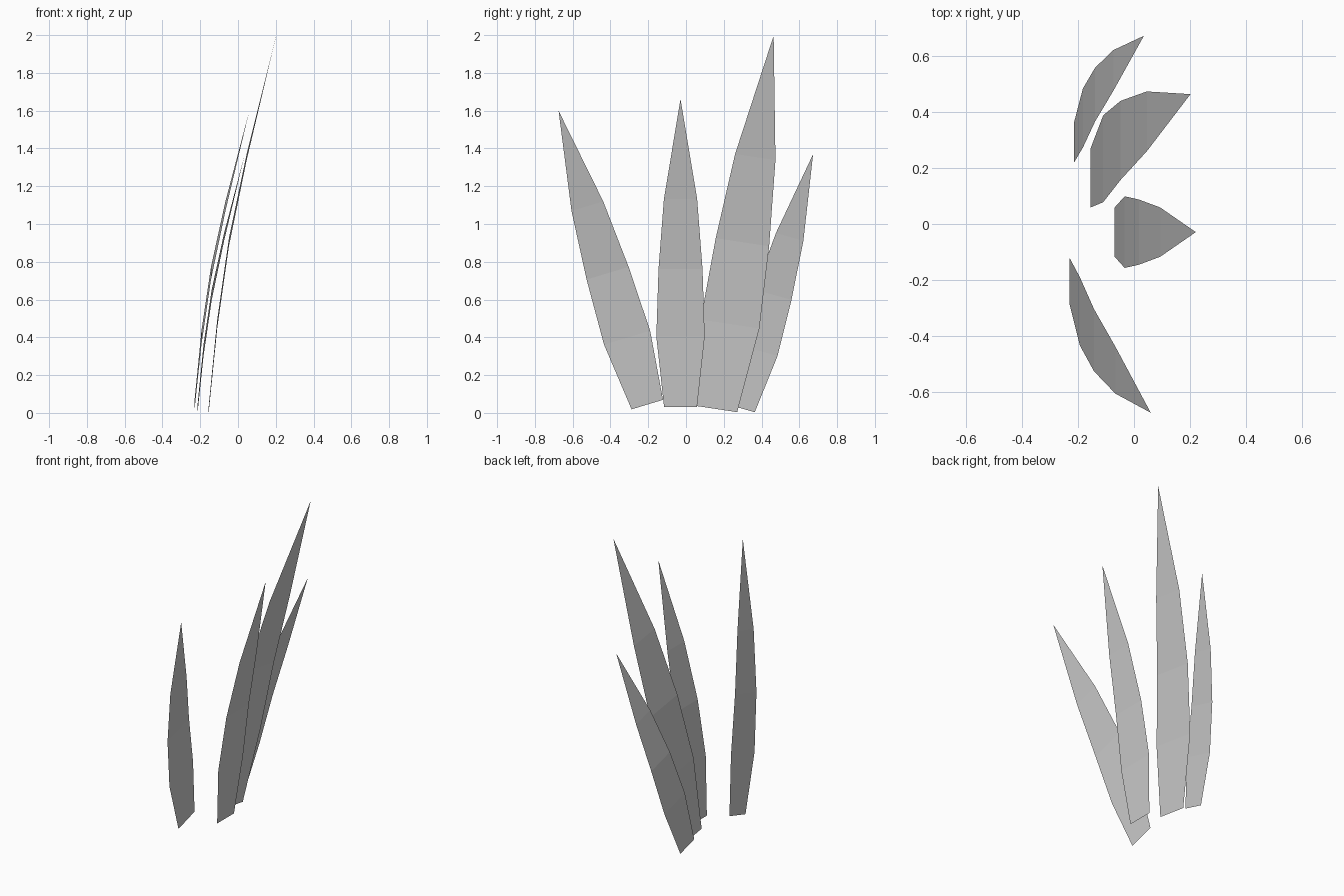
import bpy
from math import radians

if "Cube" in bpy.data.objects:
    bpy.data.objects.remove(bpy.data.objects["Cube"])

# One unit-length blade: (height, forward bend, half width) per row, ending in a point
PROFILE = [(0.0, 0.0, 0.0535), (0.228, 0.0225, 0.0785),
           (0.447, 0.0535, 0.0715), (0.675, 0.1005, 0.0540)]
TIP = (0.1785, 0.0, 1.0)


def blade_mesh():
    verts = []
    for z, x, w in PROFILE:
        verts += [(x, -w, z), (x, w, z)]
    verts.append(TIP)
    n = len(PROFILE)
    faces = [(2 * i, 2 * i + 1, 2 * i + 3, 2 * i + 2) for i in range(n - 1)]
    faces.append((2 * n - 2, 2 * n - 1, 2 * n))
    mesh = bpy.data.meshes.new("grass_blade")
    mesh.from_pydata(verts, [], faces)
    mesh.update()
    return mesh


# Four blades: base centre, length, sideways tilt in degrees
BLADES = [((-0.23, -0.205, 0.044), 1.625, 16.8),
          ((-0.07, -0.029, 0.032), 1.63, 0.0),
          ((-0.155, 0.165, 0.020), 2.0, -8.6),
          ((-0.214, 0.292, 0.024), 1.398, -15.8)]

mesh = blade_mesh()
for i, (base, length, tilt) in enumerate(BLADES, 1):
    obj = bpy.data.objects.new(f"grass_blade_{i}", mesh)
    obj.location = base
    obj.scale = (length,) * 3
    obj.rotation_euler = (radians(tilt), 0, 0)
    bpy.context.collection.objects.link(obj)
